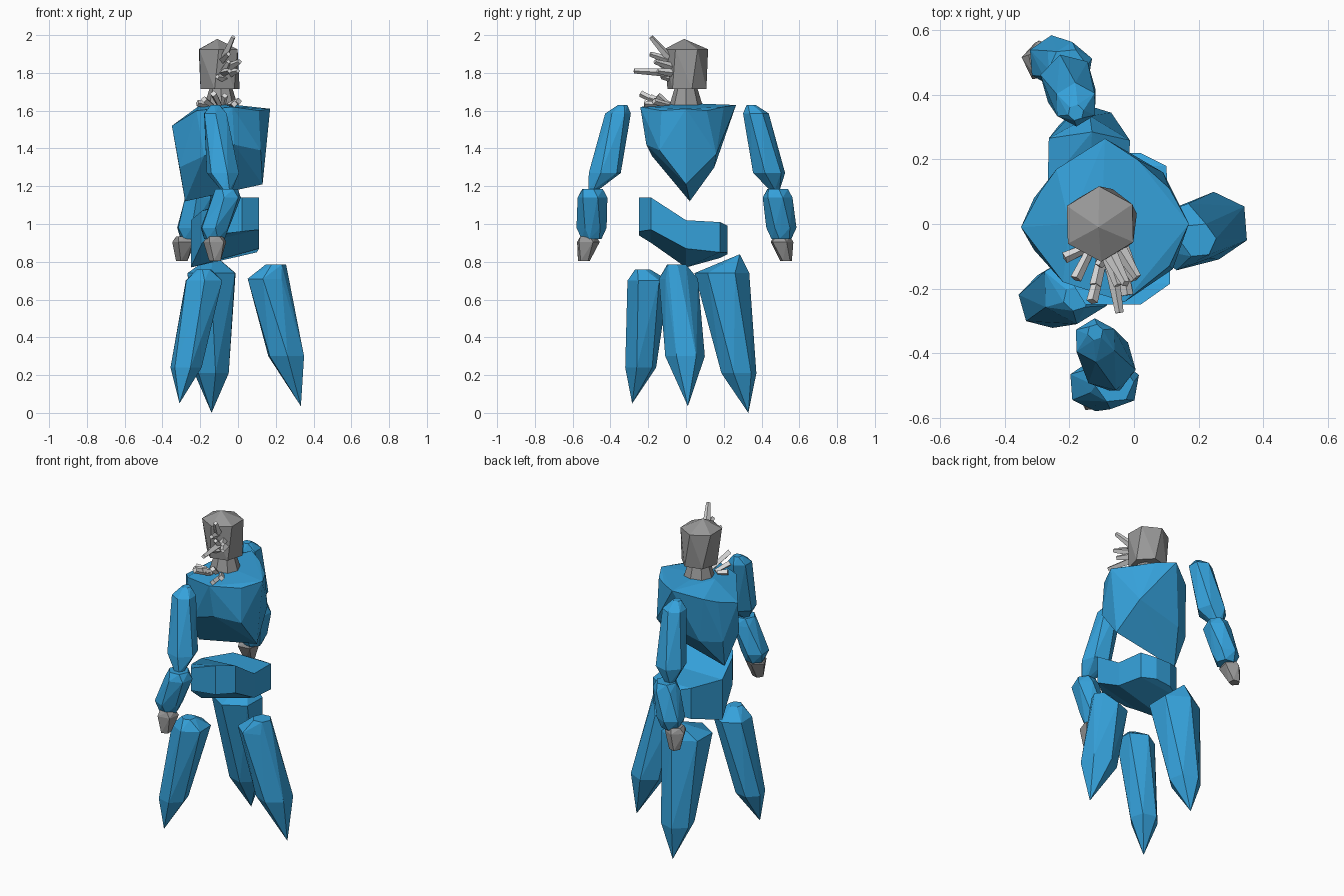
import bpy, bmesh, math
from mathutils import Vector


def material(name, rgb):
    m = bpy.data.materials.new(name)
    m.diffuse_color = (*rgb, 1)
    return m


blue = material("crystal blue", (0.036, 0.36, 0.71))
grey = material("stone grey", (0.31, 0.31, 0.31))
pale = material("pale grey", (0.72, 0.72, 0.72))


def finish(name, bm, mat):
    bmesh.ops.recalc_face_normals(bm, faces=bm.faces)
    me = bpy.data.meshes.new(name)
    bm.to_mesh(me)
    bm.free()
    me.materials.append(mat)
    bpy.context.collection.objects.link(bpy.data.objects.new(name, me))


def hull(name, points, mat):
    bm = bmesh.new()
    for p in points:
        bm.verts.new(p)
    bmesh.ops.convex_hull(bm, input=bm.verts)
    loose = [v for v in bm.verts if not v.link_faces]
    bmesh.ops.delete(bm, geom=loose, context='VERTS')
    finish(name, bm, mat)


def crystal(name, rings, mat, n=6, phase=0.0, twist=0.25):
    """Faceted body through level rings (x, y, z, radius); radius 0 is a tip."""
    pts = []
    for i, (x, y, z, r) in enumerate(rings):
        if r == 0:
            pts.append((x, y, z))
            continue
        for k in range(n):
            a = math.tau * k / n + phase + i * twist
            pts.append((x + r * math.cos(a), y + r * math.sin(a), z))
    hull(name, pts, mat)


def spike(name, a, b, r0=0.024, r1=0.013):
    a, b = Vector(a), Vector(b)
    q = (b - a).to_track_quat('Z', 'Y')
    pts = []
    for c, r in ((a, r0), (b, r1)):
        for k in range(4):
            t = math.tau * k / 4
            pts.append(c + q @ Vector((r * math.cos(t), r * math.sin(t), 0)))
    hull(name, pts, pale)


# Torso: broad shoulder ring tapering to a keel underneath
hull("torso", [
    (-0.35, -0.01, 1.52), (-0.29, 0.10, 1.55), (-0.24, 0.17, 1.58),
    (-0.09, 0.265, 1.63), (0.01, 0.20, 1.62), (0.11, 0.11, 1.60),
    (0.17, 0.0, 1.61), (0.11, -0.13, 1.60), (-0.03, -0.242, 1.62),
    (-0.22, -0.18, 1.60), (-0.10, 0.0, 1.64), (-0.2, 0.0, 1.63),
    (0.12, -0.14, 1.39), (0.09, 0.16, 1.37), (-0.02, -0.21, 1.42),
    (-0.05, 0.195, 1.45), (-0.18, -0.18, 1.36), (-0.20, 0.15, 1.30),
    (-0.31, -0.08, 1.30), (-0.31, 0.08, 1.30),
    (0.13, 0.0, 1.21), (-0.28, 0.02, 1.12)], blue)

# Pelvis: saddle-shaped belt lofted along y.
# Each section: y, x back, x front, back low/high, front low/high
sections = [
    (-0.25, -0.15, 0.02, 0.94, 1.08, 0.96, 1.14),
    (-0.185, -0.19, 0.112, 0.90, 1.07, 0.97, 1.14),
    (0.0, -0.25, 0.112, 0.77, 1.02, 0.87, 1.02),
    (0.18, -0.16, 0.10, 0.82, 1.01, 0.85, 1.01),
    (0.22, -0.08, 0.02, 0.84, 0.99, 0.85, 0.99)]
bm = bmesh.new()
loops = [[bm.verts.new(c) for c in ((xb, y, bl), (xf, y, fl), (xf, y, fh), (xb, y, bh))]
         for y, xb, xf, bl, bh, fl, fh in sections]
for p, q in zip(loops, loops[1:]):
    for k in range(4):
        j = (k + 1) % 4
        bm.faces.new((p[k], p[j], q[j], q[k]))
bm.faces.new(loops[0])
bm.faces.new(loops[-1])
finish("pelvis", bm, blue)

# Three pointed legs
crystal("front_leg", [(0.20, -0.05, 0.785, 0.055), (0.15, -0.04, 0.71, 0.105),
                      (0.255, -0.005, 0.30, 0.105), (0.333, 0.01, 0.035, 0)], blue, 6, 0.1)
crystal("left_leg", [(-0.18, -0.23, 0.76, 0.04), (-0.18, -0.20, 0.70, 0.11),
                     (-0.275, -0.24, 0.24, 0.085), (-0.31, -0.285, 0.05, 0)], blue, 6, 0.3)
crystal("right_leg", [(-0.13, 0.285, 0.84, 0), (-0.14, 0.19, 0.74, 0.145),
                      (-0.14, 0.28, 0.21, 0.095), (-0.14, 0.33, 0.0, 0)], blue, 6, 0.25)

# Arms: cap, upper arm top, bottom, tip, elbow, wrist, hand root, hand tip
arms = {
    "left": ((-0.12, -0.335), (-0.12, -0.36), (-0.08, -0.43), (-0.06, -0.49),
             (-0.06, -0.495), (-0.125, -0.50), (-0.12, -0.52), (-0.12, -0.54)),
    "right": ((-0.18, 0.345), (-0.18, 0.37), (-0.205, 0.44), (-0.22, 0.47),
              (-0.205, 0.485), (-0.25, 0.505), (-0.285, 0.505), (-0.295, 0.53)),
}
for side, (cap, top, low, tip, elbow, wrist, root, hand) in arms.items():
    crystal(side + "_upper_arm", [(*cap, 1.63, 0.025), (*top, 1.585, 0.068),
                                  (*low, 1.27, 0.088), (*tip, 1.18, 0.03)], blue, 6, 0.3)
    crystal(side + "_forearm", [(*elbow, 1.185, 0.06), (*elbow, 1.14, 0.08),
                                (*wrist, 0.98, 0.08), (*wrist, 0.92, 0.055)], blue, 6, 0.1)
    crystal(side + "_hand", [(*root, 0.935, 0.045), (*root, 0.905, 0.064),
                             (*hand, 0.805, 0.033)], grey, 5, 0.2)

# Neck and faceted head
crystal("neck", [(-0.09, 0, 1.62, 0.09), (-0.09, 0, 1.72, 0.06)], grey, 8, 0, 0)
crystal("head", [(-0.095, 0.005, 1.715, 0.107), (-0.105, 0, 1.925, 0.117),
                 (-0.11, -0.01, 1.98, 0)], grey, 6, 0.25, 0.3)

# Spikes on the face and collar
face_spikes = [
    ((-0.08, -0.08, 1.87), (-0.025, -0.185, 1.99)),
    ((-0.08, -0.07, 1.80), (-0.045, -0.275, 1.81)),
    ((-0.05, -0.07, 1.83), (0.01, -0.165, 1.86)),
    ((-0.09, -0.07, 1.86), (-0.05, -0.19, 1.90)),
    ((-0.08, -0.07, 1.80), (-0.05, -0.15, 1.86)),
    ((-0.07, -0.07, 1.77), (-0.11, -0.13, 1.78)),
    ((-0.04, -0.07, 1.80), (0.0, -0.15, 1.81))]
collar_spikes = [
    ((-0.10, -0.10, 1.63), (-0.12, -0.19, 1.67)),
    ((-0.16, -0.08, 1.63), (-0.215, -0.105, 1.64)),
    ((-0.05, -0.09, 1.63), (0.005, -0.17, 1.65)),
    ((-0.10, -0.12, 1.63), (-0.13, -0.24, 1.69)),
    ((-0.04, -0.10, 1.63), (-0.02, -0.22, 1.635)),
    ((-0.14, -0.09, 1.63), (-0.18, -0.17, 1.66)),
    ((-0.08, -0.09, 1.63), (-0.07, -0.15, 1.68))]
for i, (a, b) in enumerate(face_spikes):
    spike(f"face_spike_{i + 1}", a, b)
for i, (a, b) in enumerate(collar_spikes):
    spike(f"collar_spike_{i + 1}", a, b, 0.014, 0.018)
